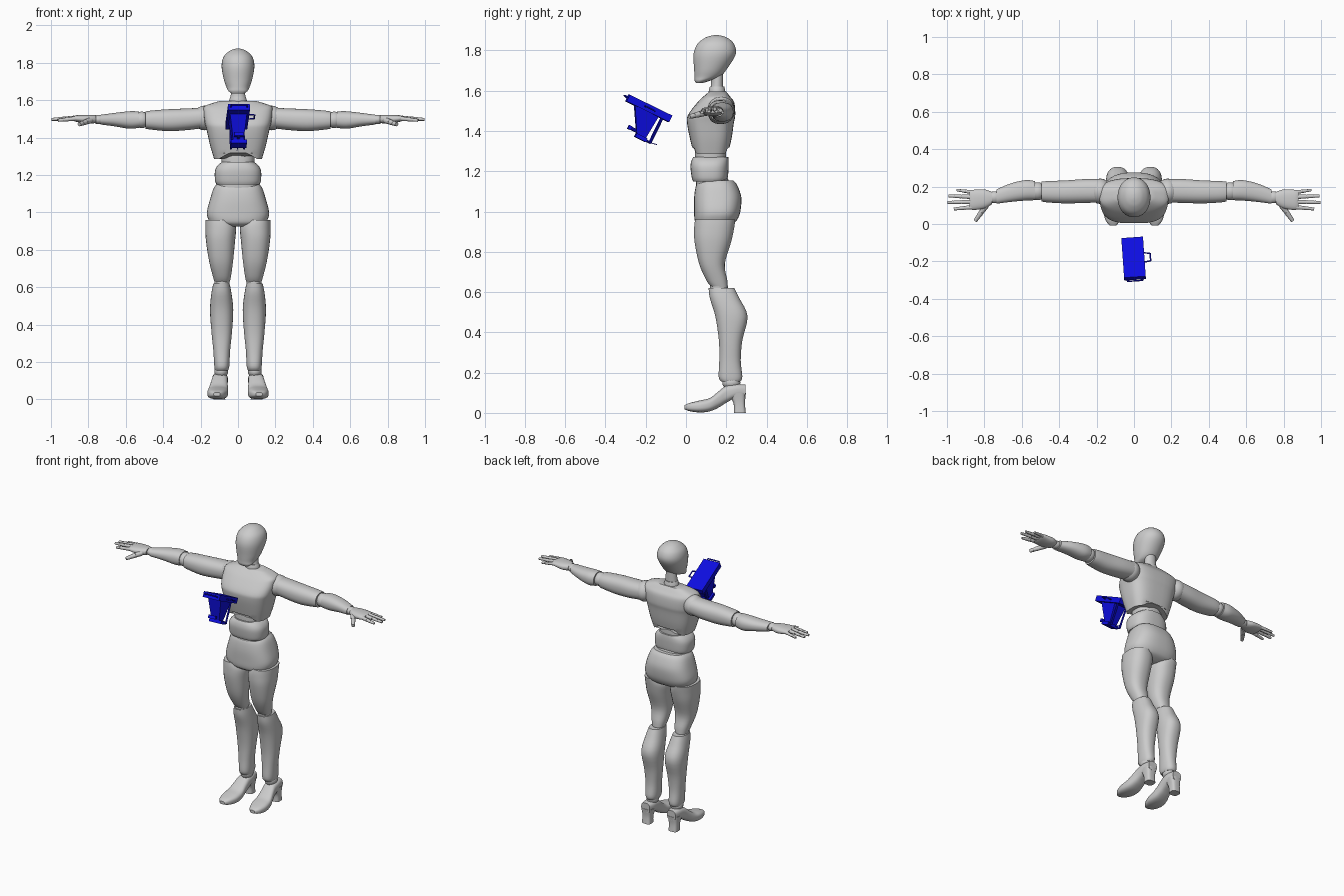
import bpy, bmesh, math
from mathutils import Matrix, Vector

cube = bpy.data.objects.get("Cube")
if cube:
    bpy.data.objects.remove(cube, do_unlink=True)


def material(name, color):
    mat = bpy.data.materials.new(name)
    mat.use_nodes = True
    mat.diffuse_color = color
    mat.node_tree.nodes["Principled BSDF"].inputs["Base Color"].default_value = color
    return mat


grey = material("light grey", (.6, .6, .6, 1))
blue = material("bright blue", (.004, .004, .75, 1))
made = []


def finish(name, bm, mat, matrix=None):
    """Turn a bmesh into a named object with one material."""
    if matrix:
        bm.transform(matrix)
    bmesh.ops.recalc_face_normals(bm, faces=bm.faces)
    mesh = bpy.data.meshes.new(name)
    bm.to_mesh(mesh)
    bm.free()
    mesh.materials.append(mat)
    obj = bpy.data.objects.new(name, mesh)
    bpy.context.collection.objects.link(obj)
    made.append(obj)
    return obj


def smooth_rings(rings, steps):
    """Catmull-Rom interpolation between cross-sections."""
    out = []
    last = len(rings) - 1
    for i in range(last):
        a, b, c, d = (rings[min(max(i + k, 0), last)] for k in (-1, 0, 1, 2))
        for s in range(steps):
            t = s / steps
            out.append([q + .5 * t * (r - p + t * (2*p - 5*q + 4*r - w + t * (3 * (q - r) + w - p)))
                        for p, q, r, w in zip(a, b, c, d)])
    return out + [rings[-1]]


def loft(name, axis, rings, side=1, power=.85, n=28, steps=4, mat=grey, matrix=None):
    """Skin rings (position, a0, a1, b0, b1) along an axis; power 0 gives a box."""
    bm = bmesh.new()
    loops = []
    for t, a0, a1, b0, b1 in smooth_rings(rings, steps):
        loop = []
        for k in range(n):
            ang = 2 * math.pi * (k + .5) / n
            ca, sa = math.cos(ang), math.sin(ang)
            a = (a0 + a1) / 2 + (a1 - a0) / 2 * math.copysign(abs(ca) ** power, ca)
            b = (b0 + b1) / 2 + (b1 - b0) / 2 * math.copysign(abs(sa) ** power, sa)
            x, y, z = {"x": (t, a, b), "y": (a, t, b), "z": (a, b, t)}[axis]
            loop.append(bm.verts.new((x * side, y, z)))
        loops.append(loop)
    for low, high in zip(loops, loops[1:]):
        for k in range(n):
            bm.faces.new((low[k], low[(k + 1) % n], high[(k + 1) % n], high[k]))
    bm.faces.new(loops[0])
    bm.faces.new(loops[-1])
    return finish(name, bm, mat, matrix)


def body(name, rings, power=.8):
    """Centred loft from (z, half width, front, back)."""
    return loft(name, "z", [(z, -w, w, f, b) for z, w, f, b in rings], power=power, n=36)


def ball(name, centre, radii, side=1):
    bm = bmesh.new()
    bmesh.ops.create_uvsphere(bm, u_segments=20, v_segments=12, radius=1)
    x, y, z = centre
    place = Matrix.Translation((x * side, y, z)) @ Matrix.Diagonal((*radii, 1))
    return finish(name, bm, grey, place)


def rod(name, start, end, r0, r1, mat=grey, matrix=None, sides=10):
    start, end = Vector(start), Vector(end)
    bm = bmesh.new()
    bmesh.ops.create_cone(bm, cap_ends=True, segments=sides, radius1=r0, radius2=r1,
                          depth=(end - start).length)
    turn = (end - start).to_track_quat("Z", "Y").to_matrix().to_4x4()
    place = Matrix.Translation((start + end) / 2) @ turn
    return finish(name, bm, mat, matrix @ place if matrix else place)


# Head and neck
body("head", [(1.637, .035, .05, .08), (1.65, .052, .043, .12), (1.67, .062, .042, .17),
              (1.71, .076, .04, .205), (1.78, .088, .037, .247), (1.83, .078, .055, .24),
              (1.86, .05, .09, .21), (1.872, .026, .12, .18), (1.876, .006, .14, .16)], power=.95)
body("neck", [(1.6, .042, .12, .185), (1.64, .038, .125, .185), (1.7, .036, .125, .185)], power=1)
body("neck_base", [(1.57, .05, .11, .2), (1.6, .047, .113, .195), (1.62, .04, .118, .19)], power=1)

# Torso
chest = body("chest", [(1.285, .128, .038, .208), (1.36, .15, .02, .226), (1.44, .168, .005, .238),
                       (1.48, .178, .01, .245), (1.54, .185, .055, .24), (1.57, .175, .085, .22),
                       (1.595, .1, .115, .2)], power=.65)
for v in chest.data.vertices:
    if v.co.z < 1.3:
        v.co.z += .04 * max(0, 1 - (v.co.x / .1) ** 2)
body("upper_waist", [(1.24, .085, .045, .2), (1.3, .09, .045, .2), (1.36, .09, .05, .2)])
body("abdomen", [(1.15, .115, .035, .2), (1.17, .123, .028, .208), (1.22, .124, .022, .212),
                 (1.25, .11, .026, .212), (1.27, .085, .035, .21)], power=.75)
body("lower_waist", [(1.09, .105, .055, .215), (1.14, .11, .05, .215), (1.17, .105, .05, .205)])
body("pelvis", [(.925, .05, .07, .2), (.94, .14, .05, .235), (.96, .158, .042, .255),
                (1, .167, .04, .27), (1.07, .15, .04, .275), (1.13, .13, .05, .255),
                (1.155, .11, .07, .235)], power=.75)

for side, word in ((1, "left"), (-1, "right")):
    # Leg
    ball(word + "_hip", (.085, .145, .93), (.07, .09, .06), side)
    loft(word + "_thigh", "z", [(.625, .045, .125, .125, .208), (.66, .037, .135, .1, .205),
                                (.74, .026, .155, .065, .193), (.85, .015, .172, .042, .225),
                                (.92, .01, .175, .04, .24), (.96, .03, .174, .045, .245)], side)
    ball(word + "_knee", (.086, .163, .625), (.04, .045, .035), side)
    loft(word + "_calf", "z", [(.155, .053, .122, .175, .27), (.18, .046, .127, .162, .28),
                               (.26, .042, .132, .165, .272), (.36, .032, .142, .163, .28),
                               (.48, .025, .15, .145, .306), (.57, .035, .142, .118, .265),
                               (.62, .045, .132, .112, .24)], side)
    ball(word + "_ankle", (.09, .225, .15), (.037, .045, .035), side)
    loft(word + "_shoe", "y", [(-.008, .095, .13, .018, .038), (.02, .073, .152, .008, .05),
                               (.07, .055, .164, .002, .062), (.12, .052, .16, .008, .075),
                               (.165, .055, .148, .028, .11), (.2, .055, .14, .05, .135),
                               (.25, .055, .136, .075, .143), (.295, .065, .128, .075, .14)], side, power=.7)
    loft(word + "_shoe_heel", "z", [(0, .068, .13, .238, .297), (.05, .068, .13, .235, .293),
                                    (.1, .056, .136, .205, .298)], side, power=.6)

    # Arm
    ball(word + "_shoulder", (.18, .175, 1.505), (.06, .068, .066), side)
    loft(word + "_upper_arm", "x", [(.19, .115, .24, 1.45, 1.56), (.27, .112, .24, 1.44, 1.556),
                                    (.37, .11, .233, 1.434, 1.552), (.46, .115, .23, 1.442, 1.545),
                                    (.495, .12, .226, 1.447, 1.54)], side)
    ball(word + "_elbow", (.515, .175, 1.495), (.045, .048, .044), side)
    loft(word + "_forearm", "x", [(.53, .127, .23, 1.452, 1.54), (.58, .125, .235, 1.447, 1.541),
                                  (.66, .118, .217, 1.46, 1.532), (.735, .108, .185, 1.47, 1.522)], side)
    ball(word + "_wrist", (.745, .143, 1.497), (.035, .032, .025), side)
    loft(word + "_palm", "x", [(.76, .105, .172, 1.478, 1.52), (.8, .083, .185, 1.474, 1.522),
                               (.86, .075, .183, 1.483, 1.52), (.88, .085, .178, 1.49, 1.514)], side)

    # Jointed fingers and thumb
    digits = {"index_finger": ((.865, .09, 1.502), (.965, .08, 1.492), .0125),
              "middle_finger": ((.875, .118, 1.505), (1, .115, 1.497), .0125),
              "ring_finger": ((.875, .145, 1.505), (.995, .15, 1.496), .012),
              "little_finger": ((.865, .17, 1.502), (.95, .182, 1.492), .011),
              "thumb": ((.79, .1, 1.492), (.85, .015, 1.47), .017)}
    for part, (p, q, r) in digits.items():
        p, q = Vector(p), Vector(q)
        p.x *= side
        q.x *= side
        marks = (0, .42, .72, 1)
        for k in range(3):
            a, b = p.lerp(q, marks[k]), p.lerp(q, marks[k + 1])
            rod(f"{word}_{part}_{k + 1}", a, a.lerp(b, .92), r * (1 - .12 * k), r * (.85 - .12 * k))
            ball(f"{word}_{part}_joint_{k + 1}", a, [r * (.85 - .1 * k)] * 3)

# Floating tilted device, built flat and then turned into place
tilt = (Matrix.Translation((-.002, -.185, 1.512)) @ Matrix.Rotation(math.radians(4), 4, "Z")
        @ Matrix.Rotation(math.radians(-26), 4, "X"))


def block(name, low, high):
    """Tapered box between two sections (z, x0, x1, y0, y1)."""
    loft(name, "z", (low, high), power=0, n=4, steps=1, mat=blue, matrix=tilt)


def wire(name, points, radius):
    for k, (a, b) in enumerate(zip(points, points[1:])):
        rod(f"{name}_{k + 1}", a, b, radius, radius, blue, tilt, 8)


block("device_plate", (-.018, -.058, .058, -.118, .118), (.018, -.058, .058, -.118, .118))
block("device_body", (-.14, -.028, .028, 0, .05), (-.018, -.045, .045, -.07, .06))
block("device_foot", (-.158, -.04, .045, -.002, .058), (-.138, -.04, .045, -.002, .058))
block("device_knob", (-.137, -.025, .025, -.052, -.034), (-.117, -.025, .025, -.052, -.034))
wire("device_knob_arm", [(0, -.04, -.127), (0, .02, -.127)], .009)
for x in (-.035, .035):
    wire("device_post", [(x, .08, -.015), (x, .08, -.152)], .006)
    wire("device_foot_rail", [(x, .04, -.15), (x, .085, -.15)], .005)
wire("device_pin", [(0, .08, -.15), (0, .115, -.144)], .002)
wire("device_front_handle", [(-.045, -.115, 0), (-.04, -.135, .005), (.04, -.135, .005), (.045, -.115, 0)], .004)
wire("device_side_handle", [(.055, -.025, 0), (.09, -.02, 0), (.09, .025, 0), (.055, .03, 0)], .004)

# Smooth shading with crisp part edges
bpy.ops.object.select_all(action="DESELECT")
for obj in made:
    if not obj.name.startswith("device_plate"):
        obj.select_set(True)
bpy.context.view_layer.objects.active = made[0]
bpy.ops.object.shade_smooth_by_angle(angle=math.radians(40))
